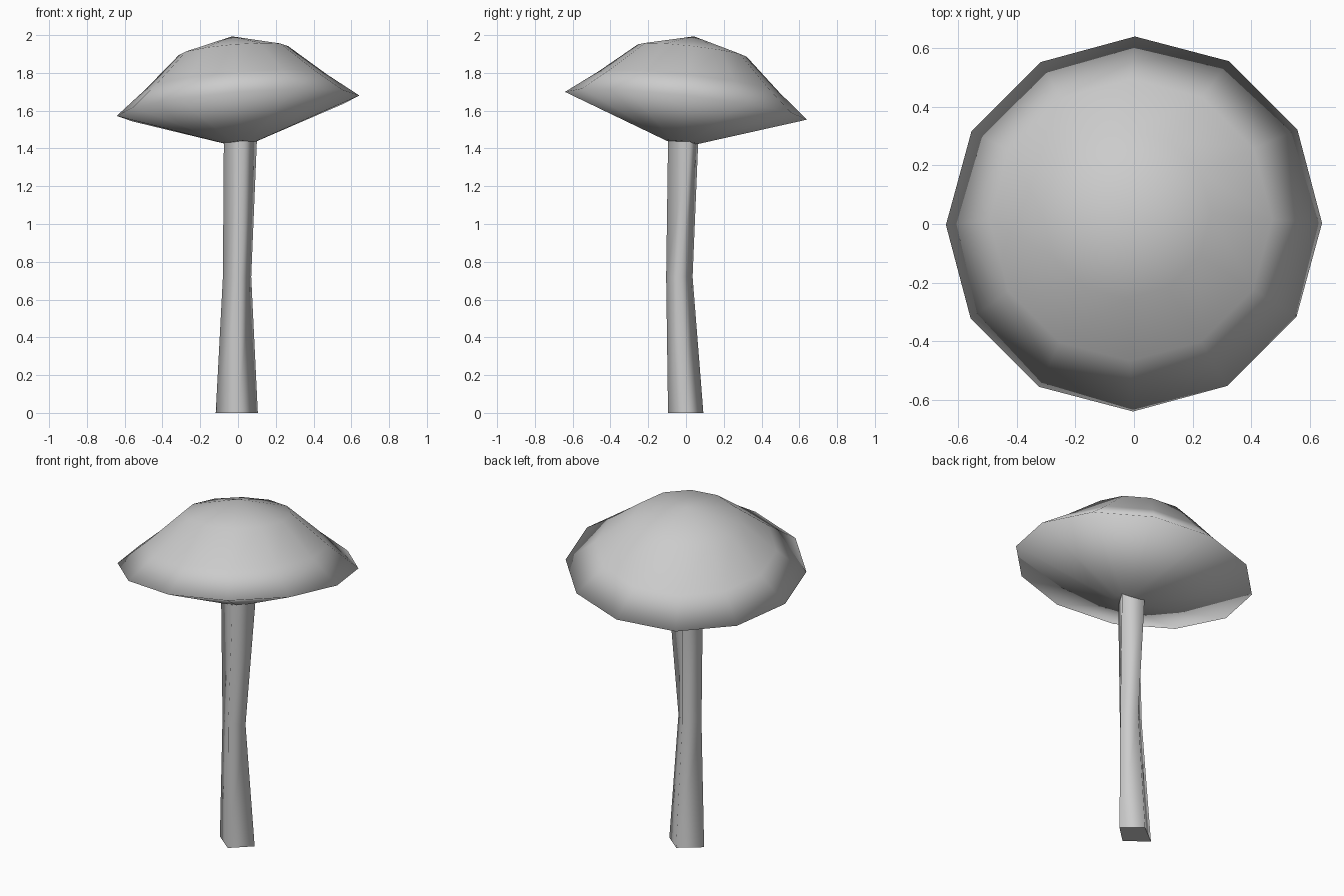
import bpy, bmesh, math
from mathutils import Matrix, Vector

cube = bpy.data.objects.get("Cube")
if cube:
    bpy.data.objects.remove(cube)

# One plain grey for the whole mushroom
grey = bpy.data.materials.new("light_grey")
grey.use_nodes = True
grey.diffuse_color = (0.6, 0.6, 0.6, 1)
grey.node_tree.nodes["Principled BSDF"].inputs["Base Color"].default_value = (0.6, 0.6, 0.6, 1)


def loft(name, rings, start=None, end=None):
    """Skin rings of equal count; close each end with a fan point or a flat face."""
    bm = bmesh.new()
    loops = [[bm.verts.new(p) for p in ring] for ring in rings]
    n = len(loops[0])
    for low, high in zip(loops, loops[1:]):
        for i in range(n):
            j = (i + 1) % n
            bm.faces.new((low[i], low[j], high[j], high[i]))
    for loop, tip in ((loops[0], start), (loops[-1], end)):
        if tip is None:
            bm.faces.new(loop)
        else:
            point = bm.verts.new(tip)
            for i in range(n):
                bm.faces.new((loop[i], loop[(i + 1) % n], point))
    bmesh.ops.recalc_face_normals(bm, faces=bm.faces)
    for face in bm.faces:
        face.smooth = len(face.verts) < 5 and abs(face.normal.z) < 0.999
    mesh = bpy.data.meshes.new(name)
    bm.to_mesh(mesh)
    bm.free()
    mesh.materials.append(grey)
    obj = bpy.data.objects.new(name, mesh)
    bpy.context.collection.objects.link(obj)
    return obj


# Cap: twelve-sided dome over a shallow cone, tilted on the stem
SIDES = 12
axis = Vector((-0.085, 0.115, 1))
tilt = Vector((0, 0, 1)).rotation_difference(axis).to_matrix().to_4x4()
place = Matrix.Translation((0, 0, 1.626)) @ tilt
profile = [(0.085, -0.195), (0.645, 0), (0.485, 0.125), (0.29, 0.295)]
cap_rings = [[place @ Vector((r * math.cos(math.tau * i / SIDES),
                              r * math.sin(math.tau * i / SIDES), h))
              for i in range(SIDES)] for r, h in profile]
loft("cap", cap_rings, place @ Vector((0, 0, -0.2)), place @ Vector((0, 0, 0.371)))

# Stem: four-sided, pinched and bent at the middle, twisted at the top
stem_sections = [
    (0, [(0.105, 0.005), (0, 0.092), (-0.118, 0), (0, -0.095)]),
    (0.72, [(0.07, -0.03), (0, 0.035), (-0.08, -0.03), (0.01, -0.105)]),
    (1.44, [(0.1, 0.02), (-0.02, 0.065), (-0.075, -0.05), (0.03, -0.095)]),
]
loft("stem", [[(x, y, z) for x, y in pts] for z, pts in stem_sections])
